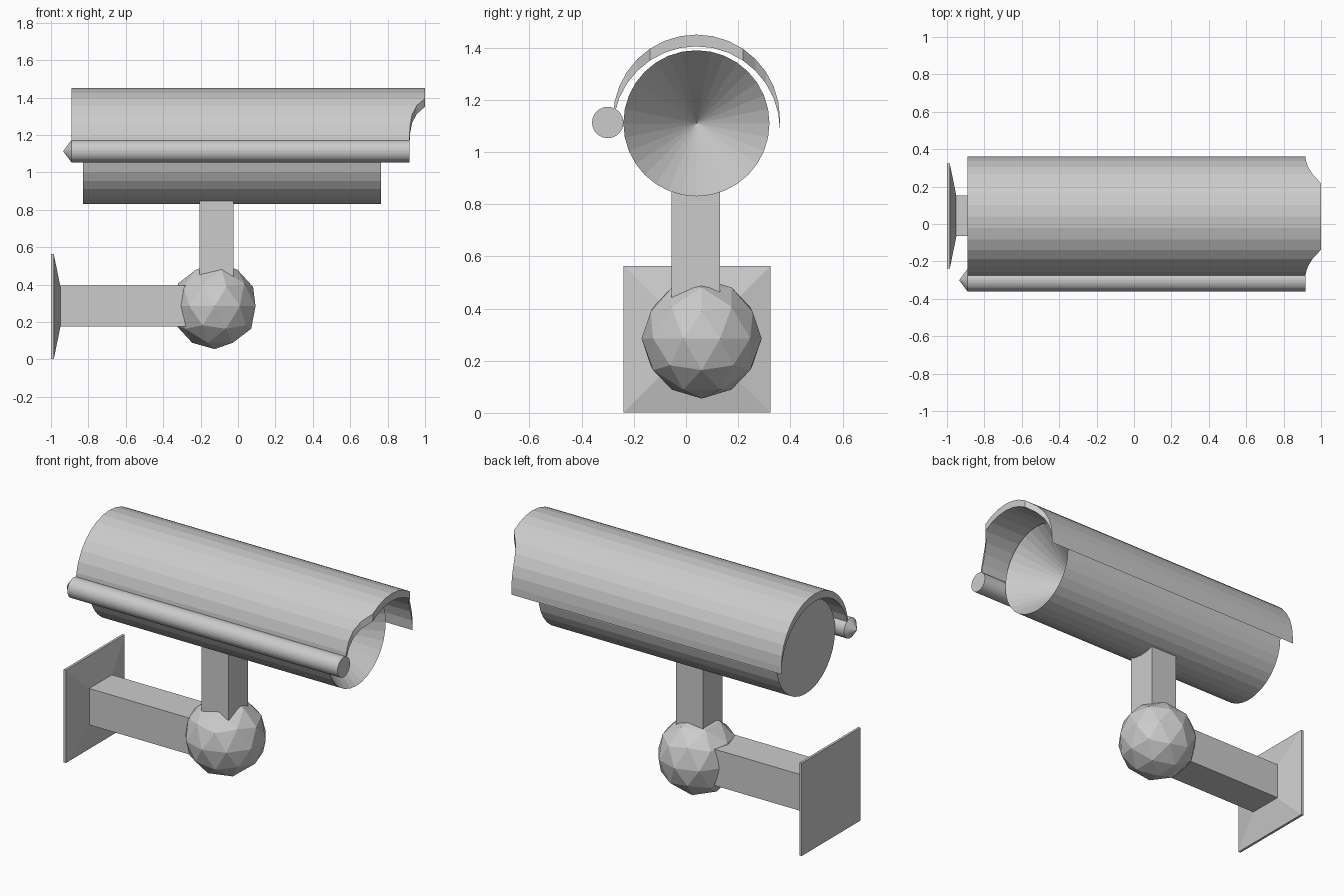
import bpy, bmesh
from math import sin, cos, pi
from mathutils import Matrix, Vector

cube = bpy.data.objects.get("Cube")
if cube:
    bpy.data.objects.remove(cube, do_unlink=True)

grey = bpy.data.materials.new("light grey")
grey.use_nodes = True
grey.diffuse_color = (0.6, 0.6, 0.6, 1)
grey.node_tree.nodes["Principled BSDF"].inputs["Base Color"].default_value = grey.diffuse_color

SIDES = 32


def finish(name, bm):
    """Clean the mesh and place it in the scene."""
    bmesh.ops.remove_doubles(bm, verts=bm.verts, dist=1e-5)
    bmesh.ops.recalc_face_normals(bm, faces=bm.faces)
    mesh = bpy.data.meshes.new(name)
    bm.to_mesh(mesh)
    bm.free()
    mesh.materials.append(grey)
    obj = bpy.data.objects.new(name, mesh)
    bpy.context.collection.objects.link(obj)
    return obj


def bridge(bm, loops, closed_ring=True):
    """Join successive vertex loops with quads."""
    for a, b in zip(loops, loops[1:]):
        count = len(a)
        for i in range(count if closed_ring else count - 1):
            j = (i + 1) % count
            bm.faces.new((a[i], a[j], b[j], b[i]))


def lathe_x(name, profile, y, z):
    """Turn an (x, radius) profile around a horizontal axis."""
    bm = bmesh.new()
    rings = [[bm.verts.new((x, y + r * sin(2 * pi * i / SIDES), z + r * cos(2 * pi * i / SIDES)))
              for i in range(SIDES)] for x, r in profile]
    bridge(bm, rings)
    return finish(name, bm)


def box(name, low, high):
    low, high = Vector(low), Vector(high)
    bm = bmesh.new()
    bmesh.ops.create_cube(bm, size=1, matrix=Matrix.Translation((low + high) / 2)
                          @ Matrix.Diagonal((*(high - low), 1)))
    return finish(name, bm)


# Camera housing with a conical recess at the lens end
lathe_x("camera_body", [(-0.83, 0), (-0.83, 0.28), (0.765, 0.28), (0.42, 0)], 0.04, 1.11)

# Side tube with a pointed rear end
lathe_x("side_tube", [(-0.935, 0), (-0.89, 0.06), (0.918, 0.06), (0.918, 0)], -0.30, 1.113)

# Crescent-section sun hood, its lower front edge cut back
bm = bmesh.new()
front_edge = {4: 0.955, 5: 0.93, 6: 0.92}
half = SIDES // 4
loops = [[], [], [], []]
for k in range(-half, half + 1):
    a = 2 * pi * k / SIDES
    y, z = 0.04 + 0.32 * sin(a), 1.13 + 0.32 * cos(a)
    front = 1.0 if abs(k) < 4 else front_edge.get(abs(k), 0.917)
    corners = [(-0.89, z), (front, z), (front, z - 0.045), (-0.89, z - 0.045)]
    for loop, (x, height) in zip(loops, corners):
        loop.append(bm.verts.new((x, y, height)))
bridge(bm, loops + loops[:1], closed_ring=False)
for end in (0, -1):
    bm.faces.new([loop[end] for loop in loops])
finish("sun_hood", bm)

# Faceted ball joint
bm = bmesh.new()
bmesh.ops.create_icosphere(bm, subdivisions=2, radius=0.23,
                           matrix=Matrix.Translation((-0.125, 0.06, 0.285)))
finish("ball_joint", bm)

# Square post and wall arm, both running into the ball
box("post", (-0.205, -0.055, 0.35), (-0.025, 0.13, 0.87))
box("wall_arm", (-0.955, -0.065, 0.175), (-0.2, 0.152, 0.395))

# Wall plate bevelled in towards the arm
bm = bmesh.new()
plate = [[bm.verts.new((x, 0.042 + sy * h, 0.282 + sz * h))
          for sy, sz in ((-1, -1), (1, -1), (1, 1), (-1, 1))]
         for x, h in ((-1.0, 0.281), (-0.985, 0.281), (-0.95, 0.11))]
bridge(bm, plate)
bm.faces.new(plate[0])
bm.faces.new(plate[-1])
finish("wall_plate", bm)
